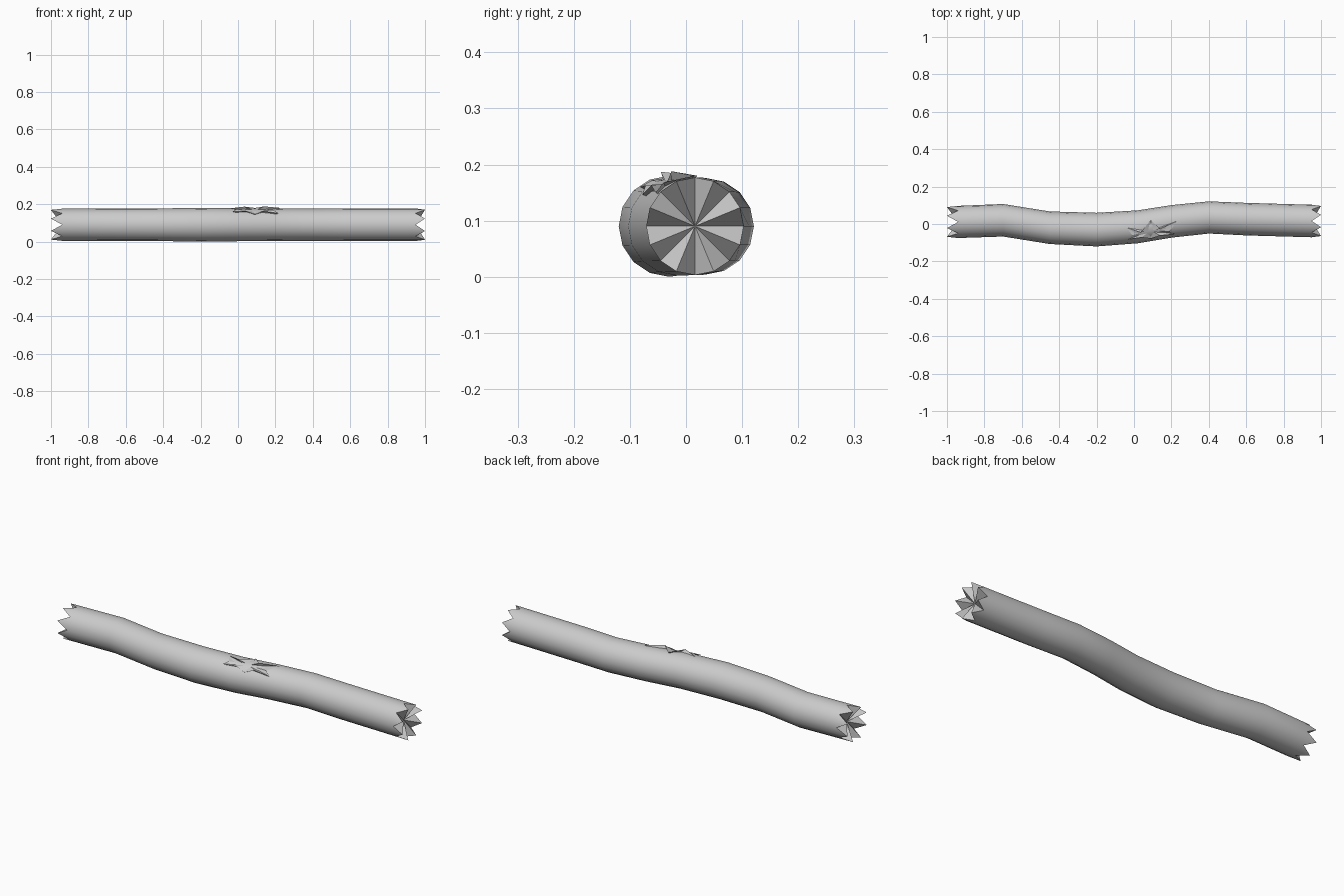
import bpy, bmesh, math

if "Cube" in bpy.data.objects:
    bpy.data.objects.remove(bpy.data.objects["Cube"])

SIDES = 16
MID_Z = 0.09
# centreline of the log: x, y, radius
PATH = [(-0.94, 0.011, 0.086), (-0.7, 0.020, 0.087), (-0.45, -0.020, 0.087),
        (-0.2, -0.030, 0.090), (0.02, -0.015, 0.088), (0.2, 0.014, 0.087),
        (0.4, 0.035, 0.086), (0.6, 0.026, 0.087), (0.95, 0.016, 0.087)]


def finish(name, bm):
    bmesh.ops.recalc_face_normals(bm, faces=bm.faces)
    mesh = bpy.data.meshes.new(name)
    bm.to_mesh(mesh)
    bm.free()
    obj = bpy.data.objects.new(name, mesh)
    bpy.context.collection.objects.link(obj)
    return obj


def ring(bm, x, y, r, tip=None):
    """Ring of vertices; odd ones reach out to x = tip when given."""
    verts = []
    for i in range(SIDES):
        a = 2 * math.pi * i / SIDES
        px = tip if tip is not None and i % 2 else x
        verts.append(bm.verts.new((px, y + r * math.cos(a), MID_Z + r * math.sin(a))))
    return verts


def fan(bm, loop, centre):
    c = bm.verts.new(centre)
    for a, b in zip(loop, loop[1:] + loop[:1]):
        bm.faces.new((a, b, c))


# log: bent trunk with splintered, hollowed ends
bm = bmesh.new()
rings = []
for k, (x, y, r) in enumerate(PATH):
    tip = -1.0 if k == 0 else 1.0 if k == len(PATH) - 1 else None
    rings.append(ring(bm, x, y, r, tip))
for lo, hi in zip(rings, rings[1:]):
    for i in range(SIDES):
        j = (i + 1) % SIDES
        bm.faces.new((lo[i], lo[j], hi[j], hi[i]))
fan(bm, rings[0], (-0.94, 0.011, MID_Z))
fan(bm, rings[-1], (0.95, 0.016, MID_Z))
log = finish("log", bm)

# branch stub: jagged star of torn wood on the upper front side
STAR = [(-0.04, -0.02, 0.178), (0.035, -0.045, 0.187), (0.09, 0.02, 0.180),
        (0.14, -0.026, 0.188), (0.23, 0.015, 0.180), (0.19, -0.04, 0.168),
        (0.22, -0.054, 0.150), (0.14, -0.062, 0.163), (0.09, -0.078, 0.146),
        (0.04, -0.072, 0.163), (-0.03, -0.082, 0.160), (-0.01, -0.06, 0.172)]
bm = bmesh.new()
loop = [bm.verts.new(p) for p in STAR]
fan(bm, loop, (0.09, -0.035, 0.166))
# sunken root joins the stub to the trunk
fan(bm, loop, (0.09, -0.025, 0.13))
stub = finish("branch_stub", bm)

# smooth bark, sharp splinters
bpy.ops.object.select_all(action='DESELECT')
log.select_set(True)
bpy.context.view_layer.objects.active = log
bpy.ops.object.shade_smooth_by_angle(angle=math.radians(35))
